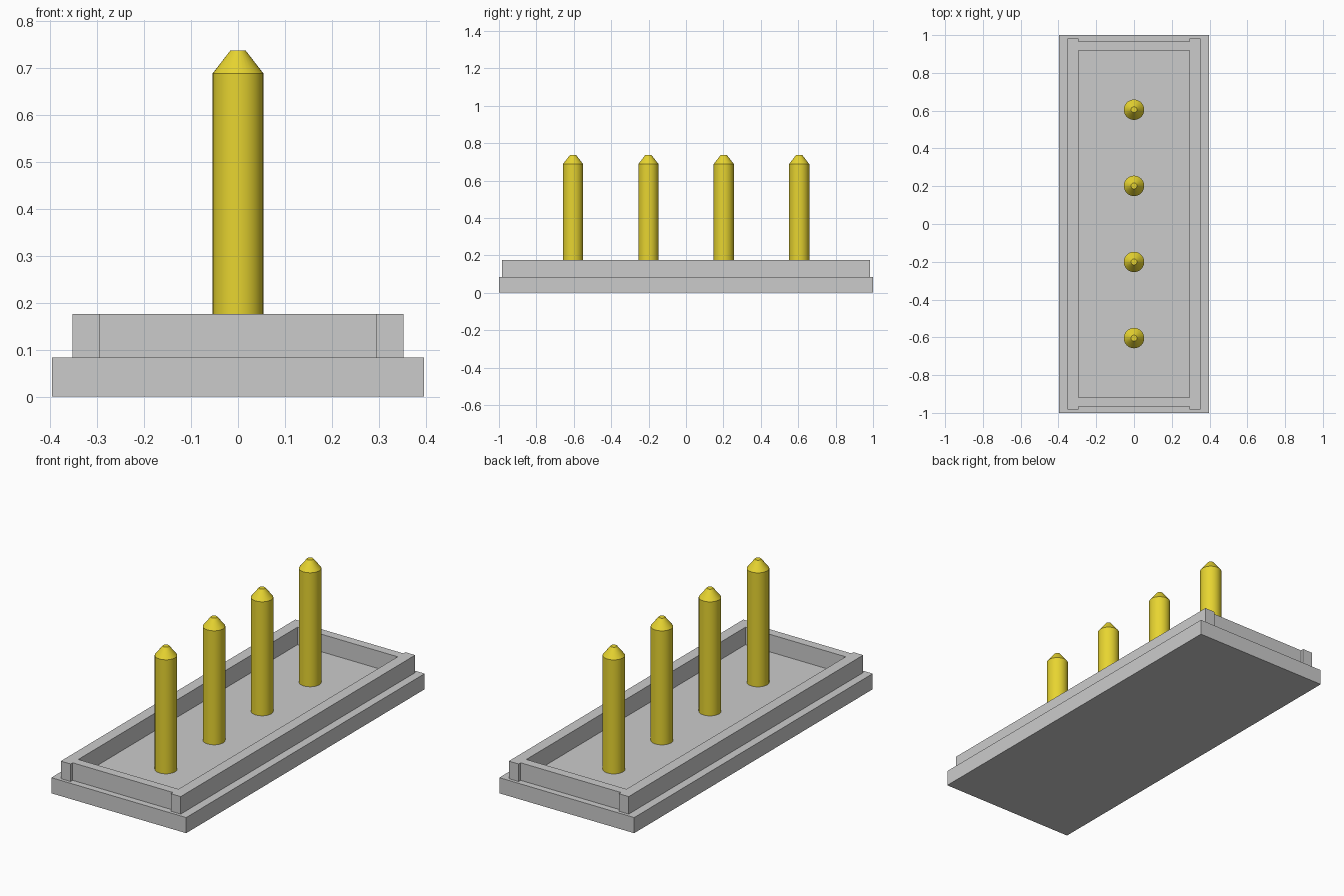
import bpy, bmesh

if "Cube" in bpy.data.objects:
    bpy.data.objects.remove(bpy.data.objects["Cube"])

FLOOR, RIM_TOP = 0.083, 0.176


def finish(name, bm, mat=None):
    bmesh.ops.recalc_face_normals(bm, faces=bm.faces[:])
    me = bpy.data.meshes.new(name)
    bm.to_mesh(me)
    bm.free()
    ob = bpy.data.objects.new(name, me)
    bpy.context.collection.objects.link(ob)
    if mat:
        me.materials.append(mat)
    return ob


def prism(name, loops, z0, z1):
    """Extrude closed outlines (later loops are holes) from z0 to z1."""
    bm = bmesh.new()
    for pts in loops:
        vs = [bm.verts.new((x, y, z0)) for x, y in pts]
        for a, b in zip(vs, vs[1:] + vs[:1]):
            bm.edges.new((a, b))
    bmesh.ops.triangle_fill(bm, edges=bm.edges[:], use_beauty=True)
    ext = bmesh.ops.extrude_face_region(bm, geom=bm.faces[:], use_keep_orig=True)
    top = [g for g in ext["geom"] if isinstance(g, bmesh.types.BMVert)]
    bmesh.ops.translate(bm, verts=top, vec=(0, 0, z1 - z0))
    return finish(name, bm)


def rect(x, y):
    return [(-x, -y), (x, -y), (x, y), (-x, y)]


# Base plate
prism("base_plate", [rect(0.396, 1.0)], 0, FLOOR)

# Raised rim with shallow recesses in both end walls
X, N, Y, YN = 0.352, 0.294, 0.983, 0.966
half = [(-X, -Y), (-N, -Y), (-N, -YN), (N, -YN), (N, -Y), (X, -Y)]
outer = half + [(-x, -y) for x, y in half]
prism("rim", [outer, rect(N, 0.919)], FLOOR, RIM_TOP)

# Round pins with chamfered tips
gold = bpy.data.materials.new("gold")
gold.diffuse_color = (0.80, 0.66, 0.03, 1)
gold.use_nodes = True
gold.node_tree.nodes["Principled BSDF"].inputs["Base Color"].default_value = gold.diffuse_color
profile = [(0.054, FLOOR), (0.054, 0.688), (0.016, 0.737)]
for i, y in enumerate((-0.604, -0.201, 0.202, 0.605)):
    bm = bmesh.new()
    rings = [bmesh.ops.create_circle(bm, segments=32, radius=r)["verts"] for r, z in profile]
    for ring, (r, z) in zip(rings, profile):
        bmesh.ops.translate(bm, verts=ring, vec=(0, y, z))
    for a, b in zip(rings, rings[1:]):
        for k in range(32):
            n = (k + 1) % 32
            bm.faces.new((a[k], a[n], b[n], b[k]))
    bm.faces.new(rings[0])
    bm.faces.new(rings[-1])
    pin = finish(f"pin_{i + 1}", bm, gold)
    bpy.ops.object.select_all(action='DESELECT')
    pin.select_set(True)
    bpy.context.view_layer.objects.active = pin
    bpy.ops.object.shade_smooth_by_angle(angle=0.5)
